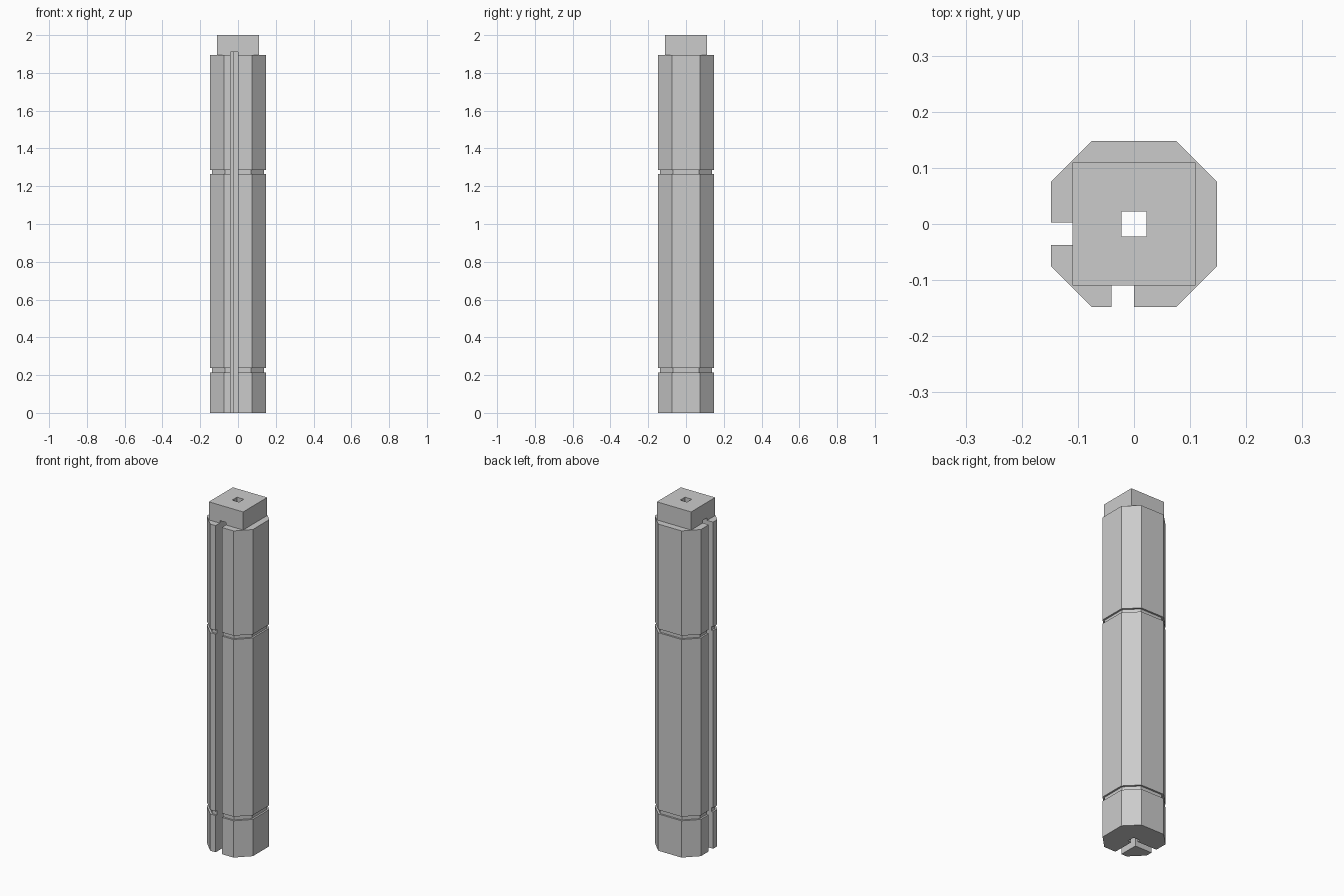
import bpy
import bmesh

if "Cube" in bpy.data.objects:
    bpy.data.objects.remove(bpy.data.objects["Cube"], do_unlink=True)

HALF = 0.148       # half width of the column
FLAT = 0.075       # half width of each flat side
INNER = 0.93       # scale of the column inside a groove
TOP = 1.895        # height of the column shoulder

grey = bpy.data.materials.new("light grey")
grey.use_nodes = True
grey.diffuse_color = (0.6, 0.6, 0.6, 1)
grey.node_tree.nodes["Principled BSDF"].inputs["Base Color"].default_value = (0.6, 0.6, 0.6, 1)


def make_object(name, bm):
    bmesh.ops.recalc_face_normals(bm, faces=bm.faces)
    mesh = bpy.data.meshes.new(name)
    bm.to_mesh(mesh)
    bm.free()
    mesh.materials.append(grey)
    obj = bpy.data.objects.new(name, mesh)
    bpy.context.collection.objects.link(obj)
    return obj


def box(name, low, high):
    bm = bmesh.new()
    bmesh.ops.create_cube(bm, size=1)
    for v in bm.verts:
        v.co = [a + (b - a) * (c + 0.5) for a, b, c in zip(low, high, v.co)]
    return make_object(name, bm)


def combine(target, tool, operation):
    mod = target.modifiers.new(tool.name, 'BOOLEAN')
    mod.operation = operation
    mod.solver = 'EXACT'
    mod.object = tool
    bpy.context.view_layer.objects.active = target
    bpy.ops.object.modifier_apply(modifier=mod.name)
    bpy.data.objects.remove(tool, do_unlink=True)


# Eight-sided shaft, stepped inward at two grooves
outline = [(FLAT, -HALF), (HALF, -FLAT), (HALF, FLAT), (FLAT, HALF),
           (-FLAT, HALF), (-HALF, FLAT), (-HALF, -FLAT), (-FLAT, -HALF)]
levels = [(0, 1)]
for low, high in ((0.213, 0.237), (1.265, 1.287)):
    levels += [(low, 1), (low, INNER), (high, INNER), (high, 1)]
levels.append((TOP, 1))

bm = bmesh.new()
rings = [[bm.verts.new((x * s, y * s, z)) for x, y in outline] for z, s in levels]
for a, b in zip(rings, rings[1:]):
    for i in range(8):
        j = (i + 1) % 8
        bm.faces.new((a[i], a[j], b[j], b[i]))
bm.faces.new(rings[0])
bm.faces.new(rings[-1])
column = make_object("column", bm)

# Square cap block
combine(column, box("cap", (-0.11, -0.11, TOP - 0.1), (0.11, 0.11, 2)), 'UNION')

# Two deep slots meeting at the core, and the square hole down the middle
combine(column, box("front_slot", (-0.04, -0.3, -0.1), (0, 0.003, 1.91)), 'DIFFERENCE')
combine(column, box("side_slot", (-0.3, -0.037, -0.1), (0, 0.003, 1.91)), 'DIFFERENCE')
combine(column, box("core_hole", (-0.022, -0.022, -0.1), (0.022, 0.022, 2.1)), 'DIFFERENCE')
